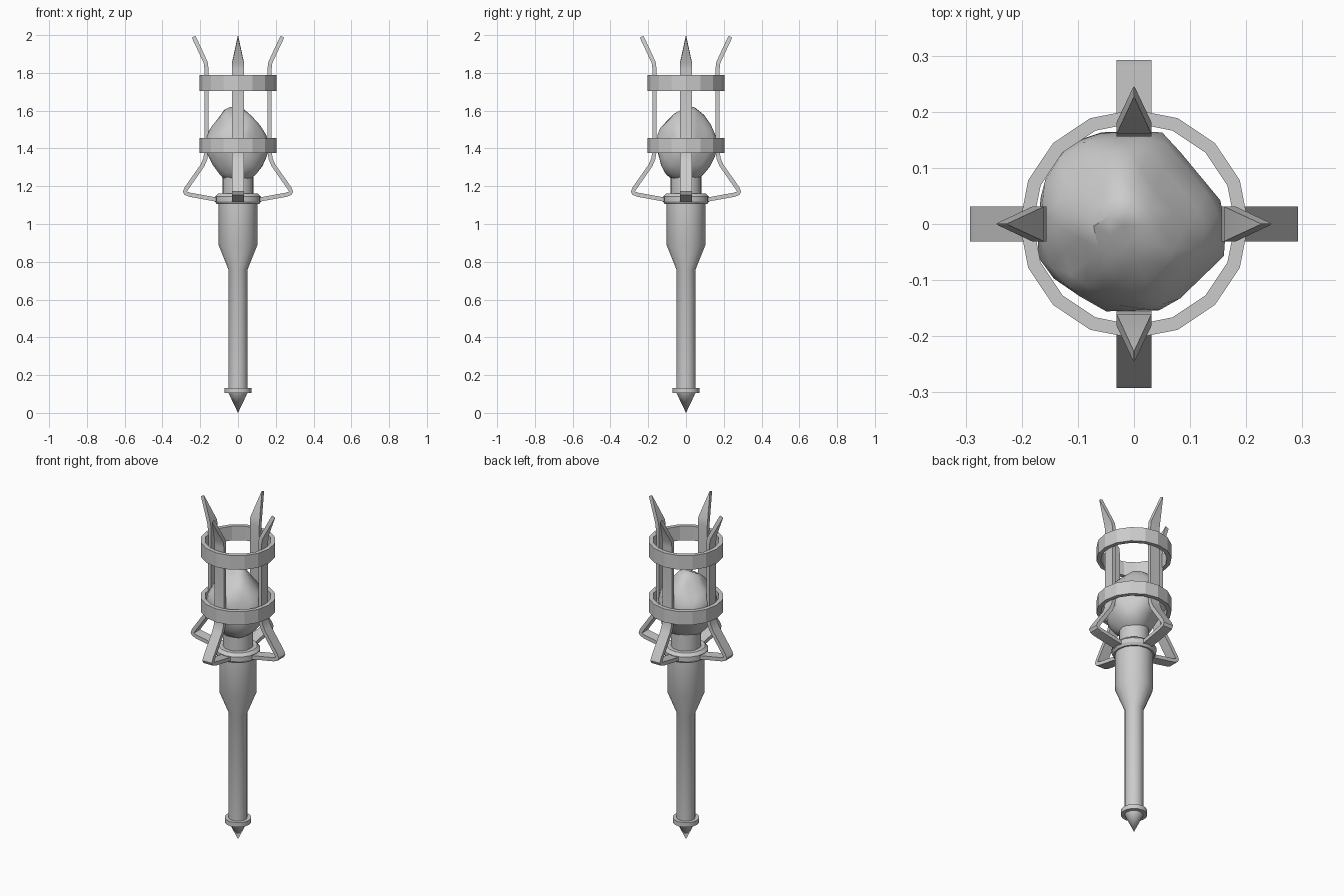
import bpy, bmesh, math, random
from mathutils import Vector, Matrix

if "Cube" in bpy.data.objects:
    bpy.data.objects.remove(bpy.data.objects["Cube"])

random.seed(4)
grey = bpy.data.materials.new("plain grey")
grey.diffuse_color = (0.6, 0.6, 0.6, 1)
grey.use_nodes = True
grey.node_tree.nodes["Principled BSDF"].inputs["Base Color"].default_value = grey.diffuse_color


def finish(name, bm, smooth_angle=None):
    bmesh.ops.recalc_face_normals(bm, faces=bm.faces)
    me = bpy.data.meshes.new(name)
    bm.to_mesh(me)
    bm.free()
    me.materials.append(grey)
    ob = bpy.data.objects.new(name, me)
    bpy.context.collection.objects.link(ob)
    if smooth_angle:
        bpy.ops.object.select_all(action='DESELECT')
        ob.select_set(True)
        bpy.context.view_layer.objects.active = ob
        bpy.ops.object.shade_smooth_by_angle(angle=math.radians(smooth_angle))
    return ob


def lathe(name, profile, sides=16, closed=False, smooth=35):
    """Revolve (radius, z) points around the z axis."""
    bm = bmesh.new()
    rings = []
    for r, z in profile:
        if r == 0:
            rings.append([bm.verts.new((0, 0, z))] * sides)
        else:
            rings.append([bm.verts.new((r * math.cos(2 * math.pi * i / sides),
                                        r * math.sin(2 * math.pi * i / sides), z))
                          for i in range(sides)])
    pairs = list(zip(rings, rings[1:]))
    if closed:
        pairs.append((rings[-1], rings[0]))
    for a, b in pairs:
        for i in range(sides):
            j = (i + 1) % sides
            bm.faces.new(list(dict.fromkeys((a[i], a[j], b[j], b[i]))))
    return finish(name, bm, smooth)


# handle with pointed foot, flared grip head, collar and neck
lathe("foot_point", [(0, 0), (0.05, 0.105), (0, 0.11)])
lathe("foot_ring", [(0, 0.105), (0.072, 0.105), (0.072, 0.132), (0, 0.132)])
lathe("handle", [(0, 0.12), (0.051, 0.12), (0.051, 0.76), (0.103, 0.89),
                 (0.103, 1.11), (0, 1.11)], smooth=25)
lathe("collar", [(0, 1.105), (0.112, 1.105), (0.122, 1.12), (0.122, 1.145),
                 (0.105, 1.162), (0, 1.162)], smooth=25)
lathe("neck", [(0, 1.15), (0.082, 1.15), (0.082, 1.26), (0, 1.26)])

# cage hoops
for name, z0, z1 in (("lower_hoop", 1.375, 1.455), ("upper_hoop", 1.705, 1.79)):
    lathe(name, [(0.204, z0), (0.204, z1), (0.18, z1), (0.18, z0)], closed=True, smooth=15)

# irregular lump of fuel, squarish from above
bm = bmesh.new()
bmesh.ops.create_icosphere(bm, subdivisions=3, radius=1)
bumps = []
for k in range(16):
    d = Vector((random.uniform(-1, 1), random.uniform(-1, 1), random.uniform(-1, 1)))
    bumps.append((d.normalized(), random.uniform(0.87, 0.95)))
for v in bm.verts:
    x, y, z = v.co
    n = (abs(x) ** 3 + abs(y) ** 3 + abs(z) ** 2.2 * 0.98) ** (1 / 2.9)
    p = v.co / n
    for d, h in bumps:                      # chip flat facets off the lump
        over = p.dot(d) - h
        if over > 0:
            p -= d * over
    taper = 1 - 0.3 * max(p.z, 0) ** 1.5 - 0.28 * max(-p.z, 0) ** 1.5
    v.co = (p.x * 0.168 * taper - 0.004 - 0.015 * max(p.z, 0),
            p.y * 0.17 * taper - 0.005,
            1.415 + p.z * (0.21 if p.z > 0 else 0.195))
finish("fuel_lump", bm, 40)

# four bent flat prongs: (radius, z, half width)
path = [(0.09, 1.125, 0.031), (0.255, 1.155, 0.031), (0.276, 1.163, 0.031),
        (0.281, 1.172, 0.031), (0.272, 1.19, 0.031), (0.188, 1.31, 0.031),
        (0.173, 1.345, 0.031), (0.167, 1.385, 0.031), (0.167, 1.82, 0.031),
        (0.171, 1.855, 0.031), (0.235, 1.992, 0.001)]
T = 0.011
for k, side in enumerate(("right", "back", "left", "front")):
    bm = bmesh.new()
    rot = Matrix.Rotation(k * math.pi / 2, 4, 'Z')
    pts = [Vector((r, z)) for r, z, w in path]
    rings = []
    for i, p in enumerate(pts):
        d0 = (p - pts[max(i - 1, 0)]).normalized()
        d1 = (pts[min(i + 1, len(pts) - 1)] - p).normalized()
        t = (d0 + d1).normalized()
        m = Vector((t.y, -t.x)) * T
        w = path[i][2]
        rings.append([bm.verts.new(rot @ Vector((p.x + s * m.x, y, p.y + s * m.y)))
                      for s, y in ((1, -w), (1, w), (-1, w), (-1, -w))])
    for a, b in zip(rings, rings[1:]):
        for i in range(4):
            j = (i + 1) % 4
            bm.faces.new((a[i], a[j], b[j], b[i]))
    bm.faces.new(rings[0])
    bm.faces.new(rings[-1])
    finish("prong_" + side, bm, 30)
